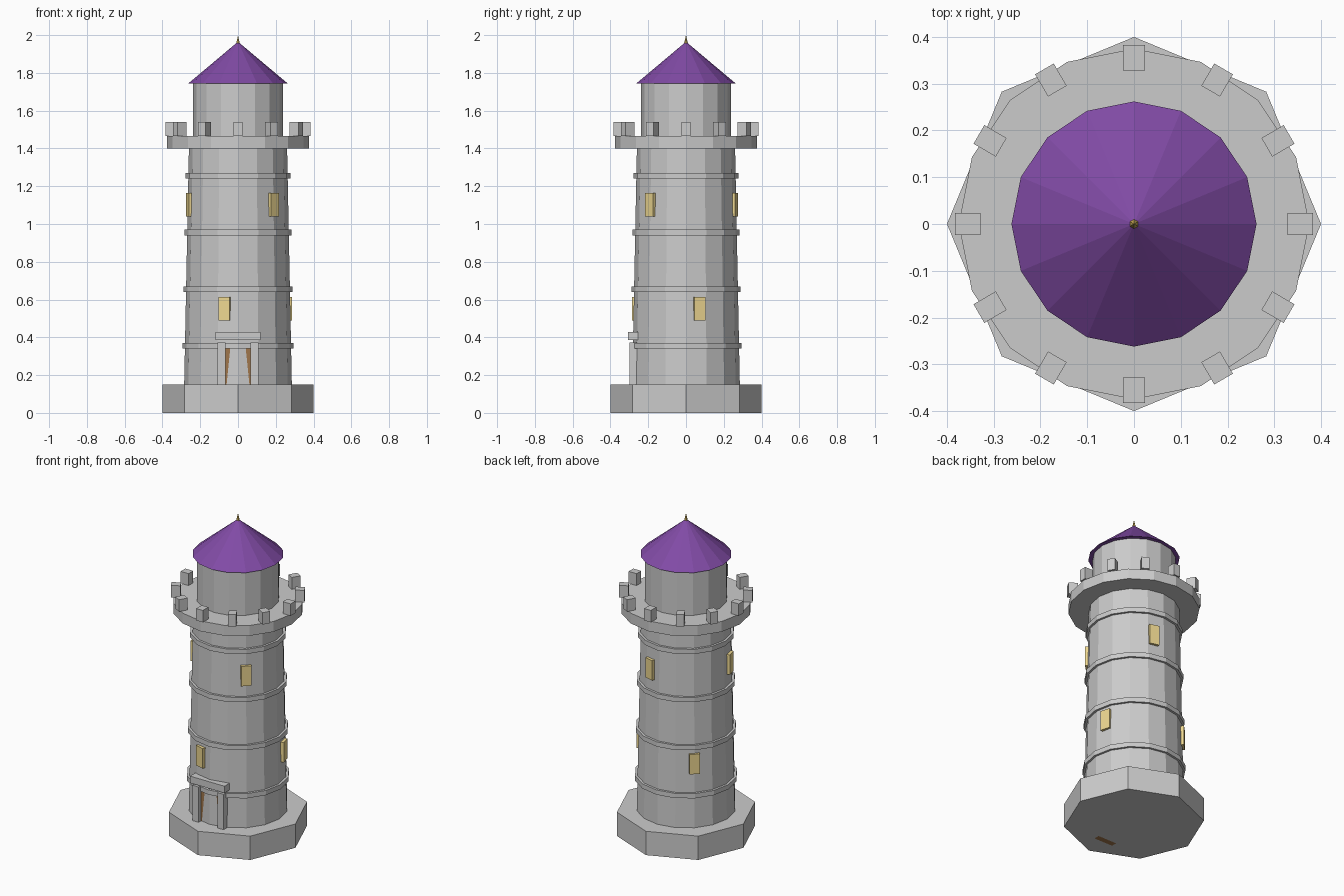
import bpy, bmesh, math
from mathutils import Matrix, Vector

if "Cube" in bpy.data.objects:
    bpy.data.objects.remove(bpy.data.objects["Cube"])


def material(name, rgb):
    m = bpy.data.materials.new(name)
    m.diffuse_color = (*rgb, 1)
    m.use_nodes = True
    m.node_tree.nodes["Principled BSDF"].inputs["Base Color"].default_value = m.diffuse_color
    return m


PURPLE = material("purple_tiles", (0.22, 0.07, 0.38))
GOLD = material("gold", (0.65, 0.45, 0.10))
GLOW = material("lit_window", (0.85, 0.68, 0.28))
WOOD = material("door_wood", (0.35, 0.18, 0.07))


def finish(name, bm, mat=None):
    mesh = bpy.data.meshes.new(name)
    bm.to_mesh(mesh)
    bm.free()
    obj = bpy.data.objects.new(name, mesh)
    bpy.context.collection.objects.link(obj)
    if mat:
        mesh.materials.append(mat)
    return obj


def drum(name, sides, r_low, r_high, z0, z1, mat=None):
    """Faceted cylinder, frustum or cone standing between z0 and z1."""
    bm = bmesh.new()
    bmesh.ops.create_cone(bm, cap_ends=True, segments=sides, radius1=r_low, radius2=r_high,
                          depth=z1 - z0, matrix=Matrix.Translation((0, 0, (z0 + z1) / 2)))
    return finish(name, bm, mat)


def box(name, centre, size, angle=0, mat=None):
    """Box placed at centre, then swung around the tower axis."""
    bm = bmesh.new()
    m = (Matrix.Rotation(math.radians(angle), 4, 'Z') @ Matrix.Translation(centre)
         @ Matrix.Diagonal((*size, 1)))
    bmesh.ops.create_cube(bm, size=1, matrix=m)
    return finish(name, bm, mat)


def body_radius(z):
    return 0.285 + (0.26 - 0.285) * (z - 0.15) / 1.25


# Plinth, tapered body, gallery and upper room
drum("plinth", 8, 0.40, 0.40, 0, 0.15)
drum("tower_body", 16, body_radius(0.15), body_radius(1.4), 0.15, 1.40)
drum("gallery", 16, 0.375, 0.375, 1.40, 1.465)
drum("upper_room", 16, 0.237, 0.237, 1.465, 1.745)

# Roof and finial
drum("roof", 16, 0.262, 0, 1.745, 1.965, PURPLE)
drum("finial", 6, 0.013, 0, 1.945, 2.0, GOLD)

# Stone bands
for i in range(4):
    z = 0.355 + 0.3 * i
    r = body_radius(z) + 0.014
    drum(f"band_{i + 1}", 16, r, r, z - 0.015, z + 0.015)

# Battlements
for i in range(12):
    box(f"merlon_{i + 1}", (0.3555, 0, 1.5025), (0.055, 0.046, 0.075), 30 * i)

# Windows: two staggered rows of three
for row, (z, start) in enumerate(((0.552, 15), (1.102, 75))):
    for i in range(3):
        box(f"window_{row + 1}_{i + 1}", (body_radius(z) - 0.003, 0, z),
            (0.03, 0.06, 0.125), start + 120 * i, GLOW)

# Doorway on the front
box("door", (0, -0.255, 0.17), (0.13, 0.036, 0.34), 0, WOOD)
for side, x in (("left", -0.087), ("right", 0.087)):
    box(f"door_post_{side}", (x, -0.277, 0.26), (0.043, 0.044, 0.225))
box("door_lintel", (0, -0.28, 0.408), (0.24, 0.052, 0.043))
